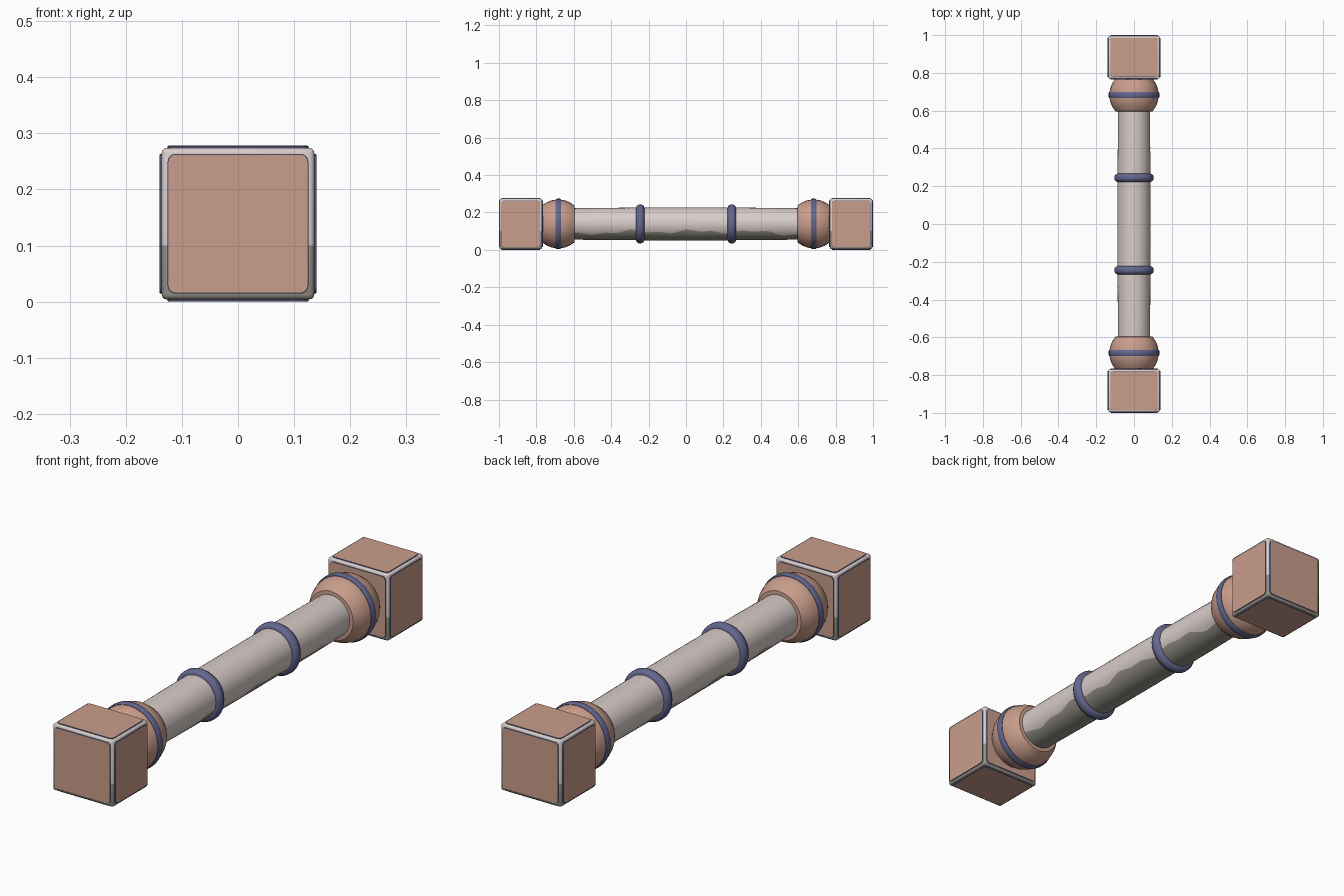
import bpy, bmesh, math
from mathutils import Vector, Matrix

if "Cube" in bpy.data.objects:
    bpy.data.objects.remove(bpy.data.objects["Cube"])

CZ = 0.139  # height of the long axis


def material(name, rgb):
    m = bpy.data.materials.new(name)
    lin = [((c / 255 + 0.055) / 1.055) ** 2.4 for c in rgb]
    m.diffuse_color = (*lin, 1)
    m.use_nodes = True
    m.node_tree.nodes["Principled BSDF"].inputs["Base Color"].default_value = m.diffuse_color
    return m


CLAY = material("terracotta", (201, 157, 139))
STONE = material("pale stone", (216, 204, 201))
BLUE = material("slate blue", (100, 103, 143))
MOSS = material("weathered grey", (148, 145, 134))


def finish(bm, name, mats, angle=35):
    bmesh.ops.recalc_face_normals(bm, faces=bm.faces)
    me = bpy.data.meshes.new(name)
    bm.to_mesh(me)
    bm.free()
    for m in mats:
        me.materials.append(m)
    ob = bpy.data.objects.new(name, me)
    bpy.context.collection.objects.link(ob)
    bpy.ops.object.select_all(action='DESELECT')
    ob.select_set(True)
    bpy.context.view_layer.objects.active = ob
    bpy.ops.object.shade_smooth_by_angle(angle=math.radians(angle))
    return ob


def skin(bm, rings):
    """Join closed rings of vertices with quads."""
    n = len(rings[0])
    for a, b in zip(rings, rings[1:]):
        for i in range(n):
            j = (i + 1) % n
            bm.faces.new((a[i], a[j], b[j], b[i]))


def lathe(name, profile, mat, segs, closed=False, angle=35):
    """Revolve (y, radius) points about the long axis."""
    bm = bmesh.new()
    rings = [[bm.verts.new((r * math.cos(t * math.tau / segs), y,
                            CZ + r * math.sin(t * math.tau / segs)))
              for t in range(segs)] for y, r in profile]
    if closed:
        skin(bm, rings + rings[:1])
    else:
        skin(bm, rings)
        bm.faces.new(rings[0])
        bm.faces.new(rings[-1])
    return finish(bm, name, [mat], angle)


def shaft():
    """Round bar; the weathered underside has a wavy border."""
    bm = bmesh.new()
    rings, up, low, steps = [], 22, 14, 60
    for k in range(steps + 1):
        y = -0.61 + 1.22 * k / steps
        r = 0.088 - 0.004 * (y / 0.61) ** 2

        def border(p):
            z = 0.098 + 0.007 * math.sin(19 * y + p) + 0.005 * math.sin(43 * y + 2 * p)
            z -= 0.018 * abs(y / 0.61) ** 4
            return math.asin((z - CZ) / r)
        a0, a1 = border(0.8), math.pi - border(2.9)
        angs = [a0 + (a1 - a0) * i / up for i in range(up)]
        angs += [a1 + (a0 + math.tau - a1) * i / low for i in range(low)]
        rings.append([bm.verts.new((r * math.cos(a), y, CZ + r * math.sin(a))) for a in angs])
    skin(bm, rings)
    bm.faces.ensure_lookup_table()
    for i, f in enumerate(bm.faces):
        f.material_index = 1 if i % (up + low) >= up else 0
    bm.faces.new(rings[0])
    bm.faces.new(rings[-1])
    finish(bm, "shaft", [STONE, MOSS])


def block_frame(name, centre, half):
    """Bevelled block with a weathered foot."""
    bm = bmesh.new()
    bmesh.ops.create_cube(bm, size=2, matrix=Matrix.Translation(centre) @ Matrix.Diagonal((*half, 1)))
    bmesh.ops.bevel(bm, geom=bm.edges[:], offset=0.009, segments=3, profile=0.5, affect='EDGES')
    bmesh.ops.bisect_plane(bm, geom=bm.verts[:] + bm.edges[:] + bm.faces[:],
                           plane_co=(0, 0, 0.1), plane_no=(0, 0.0, 1))
    for f in bm.faces:
        f.material_index = 1 if f.calc_center_median().z < 0.1 else 0
    finish(bm, name, [STONE, MOSS])


def block_panels(name, centre, half):
    """Rounded plates on all six faces, clay face with blue rim."""
    bm = bmesh.new()
    margin, rad, thick = 0.0105, 0.014, 0.004
    for ax in range(3):
        u, v = (ax + 1) % 3, (ax + 2) % 3
        for s in (-1, 1):
            rings = []
            for inset, h in ((0, -0.002), (0, thick - 0.001), (0.002, thick)):
                ring = []
                for q in range(4):
                    su, sv = ((1, 1), (-1, 1), (-1, -1), (1, -1))[q]
                    for k in range(5):
                        a = (q + k / 4) * math.pi / 2
                        p = Vector(centre)
                        p[ax] += s * (half[ax] + h)
                        p[u] += su * (half[u] - margin - rad) + (rad - inset) * math.cos(a)
                        p[v] += sv * (half[v] - margin - rad) + (rad - inset) * math.sin(a)
                        ring.append(bm.verts.new(p))
                rings.append(ring)
            n0 = len(bm.faces)
            skin(bm, rings)
            bm.faces.ensure_lookup_table()
            for f in bm.faces[n0:]:
                f.material_index = 1
            bm.faces.new(rings[-1]).material_index = 0
            bm.faces.new(rings[0]).material_index = 1
    finish(bm, name, [CLAY, BLUE], 25)


shaft()
for s, side in ((-1, "front"), (1, "back")):
    # end blocks
    c, h = (0, s * 0.8825, CZ), (0.136, 0.1135, 0.135)
    block_frame(side + "_block_frame", c, h)
    block_panels(side + "_block_panels", c, h)
    # ball joint, cut flat at both ends
    ball = []
    for k in range(-3, 4):
        a = math.radians(41) * k / 3
        ball.append((s * 0.683 + 0.131 * math.sin(a), 0.131 * math.cos(a)))
    ball = [(s * 0.683 - 0.087, 0.084)] + ball + [(s * 0.683 + 0.087, 0.084)]
    lathe(side + "_ball", ball, CLAY, 28, angle=50)
    # band round the ball
    y = s * 0.683
    lathe(side + "_ball_band", [(y - 0.015, 0.122), (y - 0.015, 0.131), (y - 0.008, 0.1345),
                                (y + 0.008, 0.1345), (y + 0.015, 0.131), (y + 0.015, 0.122)],
          BLUE, 36, True)
    # collar on the shaft
    y = s * 0.245
    tor = [(y + 0.022 * math.cos(k * math.tau / 10), 0.088 + 0.017 * math.sin(k * math.tau / 10))
           for k in range(10)]
    lathe(side + "_shaft_collar", tor, BLUE, 36, True, 60)
